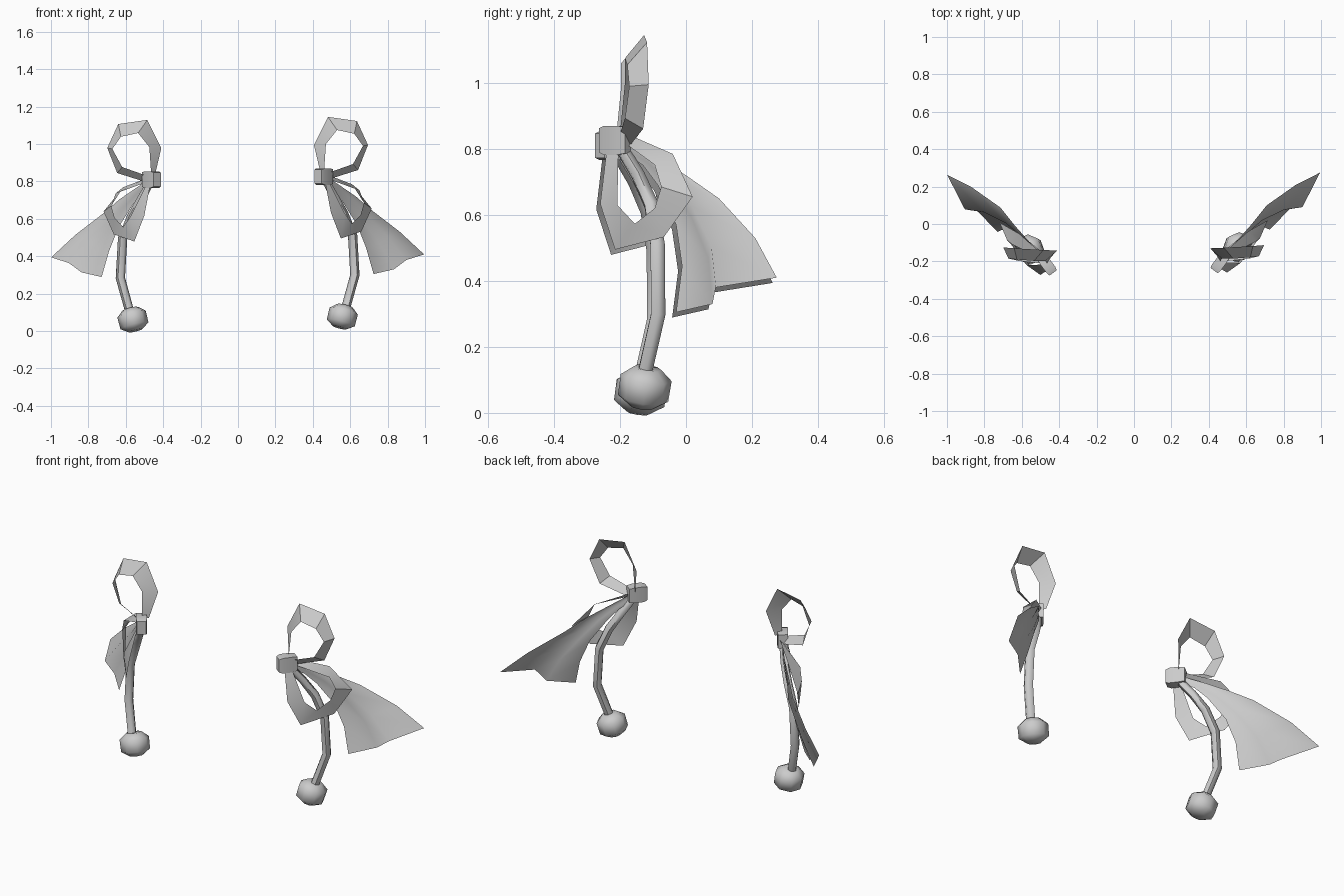
import bpy, bmesh, math
from mathutils import Vector

if "Cube" in bpy.data.objects:
    bpy.data.objects.remove(bpy.data.objects["Cube"])

def place(p, side):
    # mirror to the left with the slight sag of that side
    x, y, z = p
    return (x, y, z) if side > 0 else (-x - 0.004, y - 0.012, z - 0.016)

def make(name, verts, faces, side, angle=35):
    me = bpy.data.meshes.new(name)
    me.from_pydata([place(v, side) for v in verts], [], faces)
    bm = bmesh.new()
    bm.from_mesh(me)
    bmesh.ops.recalc_face_normals(bm, faces=bm.faces)
    bm.to_mesh(me)
    bm.free()
    ob = bpy.data.objects.new(name + ("_right" if side > 0 else "_left"), me)
    bpy.context.collection.objects.link(ob)
    bpy.ops.object.select_all(action='DESELECT')
    ob.select_set(True)
    bpy.context.view_layer.objects.active = ob
    bpy.ops.object.shade_smooth_by_angle(angle=math.radians(angle))
    return ob

def sheet(name, rows, side, angle=35):
    n = len(rows[0])
    verts = [v for r in rows for v in r]
    faces = [(i*n+j, i*n+j+1, (i+1)*n+j+1, (i+1)*n+j)
             for i in range(len(rows)-1) for j in range(n-1)]
    return make(name, verts, faces, side, angle)

def lathe(name, centers, radii, axes, n, side, angle=60, start=0.0, flat=1.0):
    # rings of n points around a path, capped at both ends
    verts, faces = [], []
    for c, r, a in zip(centers, radii, axes):
        a = Vector(a).normalized()
        up = Vector((0, 0, 1)) if abs(a.z) < 0.7 else Vector((0, 1, 0))
        u = a.cross(up).normalized()
        w = u.cross(a)
        for k in range(n):
            t = 2*math.pi*k/n + start
            verts.append(Vector(c) + u*(r*flat*math.cos(t)) + w*(r*math.sin(t)))
    for i in range(len(centers)-1):
        for k in range(n):
            l = (k+1) % n
            faces.append((i*n+k, i*n+l, (i+1)*n+l, (i+1)*n+k))
    faces += [tuple(range(n)), tuple((len(centers)-1)*n+k for k in range(n))]
    return make(name, verts, faces, side, angle)

# upper bow loop: back (large) edge and front (small) edge
up_back = [(.44, -.165, .85), (.406, -.13, .995), (.481, -.127, 1.145), (.636, -.118, 1.123),
           (.695, -.113, .995), (.642, -.13, .861), (.48, -.17, .81)]
up_front = [(.46, -.2, .85), (.47, -.185, 1.0), (.53, -.185, 1.075), (.622, -.178, 1.055),
            (.668, -.172, .99), (.615, -.185, .893), (.48, -.2, .845)]
# lower bow loop
low_out = [(.48, -.155, .835), (.61, -.04, .785), (.715, .02, .655), (.66, -.067, .533),
           (.55, -.215, .495), (.497, -.26, .633), (.465, -.24, .8)]
low_in = [(.49, -.175, .81), (.65, -.095, .752), (.674, -.075, .685), (.655, -.095, .62),
          (.61, -.155, .573), (.58, -.197, .594), (.565, -.212, .664)]
low_in[6] = (.49, -.205, .79)
low_in[5] = (.57, -.208, .63)
# ribbon tail edges
tail_top = [(.47, -.19, .83), (.55, -.09, .775), (.63, .0, .72), (.71, .1, .65),
            (.866, .21, .53), (.995, .275, .41)]
tail_low = [(.46, -.2, .8), (.515, -.13, .75), (.56, -.085, .69), (.635, -.03, .57),
            (.685, -.012, .445), (.725, -.03, .305)]
# cord path
cord = [(.465, -.2, .81), (.515, -.145, .72), (.565, -.105, .63), (.613, -.086, .51),
        (.625, -.084, .3), (.575, -.125, .12)]

for side in (1, -1):
    sheet("upper_bow_loop", [up_back, up_front], side)
    sheet("lower_bow_loop", [low_out, low_in], side)

    # flared ribbon tail with folds growing toward the hem
    cols = []
    for t, off in ((0, (0, 0, 0)), (.4, (0, -.012, -.017)), (.65, (0, -.078, .007)), (1, (0, 0, 0))):
        cols.append([Vector(a).lerp(Vector(b), t) + Vector(off)*(i/5)**1.5
                     for i, (a, b) in enumerate(zip(tail_low, tail_top))])
    sheet("ribbon_tail", cols, side, 60)

    # hanging cord
    axes = [Vector(cord[min(i+1, 5)]) - Vector(cord[max(i-1, 0)]) for i in range(6)]
    lathe("cord", cord, [.02, .022, .024, .025, .025, .024], axes, 6, side)

    # weight ball, tilted along the cord end
    c, a = Vector((.558, -.125, .078)), Vector((.25, .15, 1)).normalized()
    hs, rs = (-.062, -.035, .03, .06), (.038, .077, .078, .042)
    lathe("end_ball", [c + a*h for h in hs], rs, [a]*4, 8, side, 70)

    # knot: bulged four-sided block
    c, a = Vector((.455, -.213, .826)), Vector((.6, .8, 0)).normalized()
    hs, rs = (-.045, -.025, .025, .055), (.052, .062, .062, .056)
    lathe("knot", [c + a*h for h in hs], rs, [a]*4, 4, side, 50, math.pi/4, .65)
